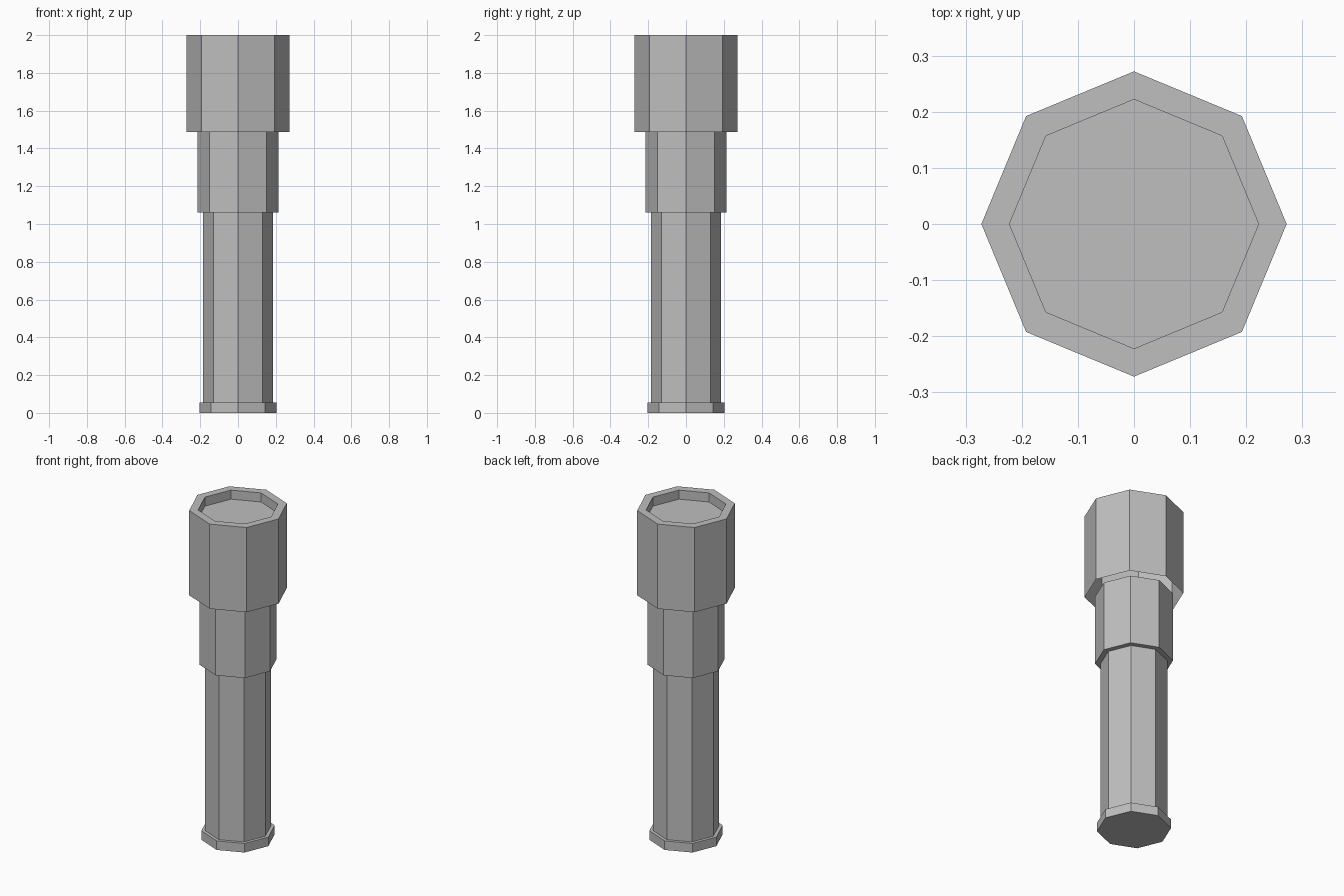
import bpy, bmesh, math

if "Cube" in bpy.data.objects:
    bpy.data.objects.remove(bpy.data.objects["Cube"])

SIDES = 8

grey = bpy.data.materials.new("plain grey")
grey.diffuse_color = (0.52, 0.52, 0.52, 1)
grey.use_nodes = True
grey.node_tree.nodes["Principled BSDF"].inputs["Base Color"].default_value = grey.diffuse_color


def octagon_part(name, profile, cap_start=True, cap_end=True):
    """Flat-sided part from a (radius, height) profile, corners on the axes."""
    bm = bmesh.new()
    rings = []
    for r, z in profile:
        rings.append([bm.verts.new((r * math.cos(2 * math.pi * i / SIDES),
                                    r * math.sin(2 * math.pi * i / SIDES), z))
                      for i in range(SIDES)])
    for a, b in zip(rings, rings[1:]):
        for i in range(SIDES):
            j = (i + 1) % SIDES
            bm.faces.new((a[i], a[j], b[j], b[i]))
    if cap_start:
        bm.faces.new(rings[0][::-1])
    if cap_end:
        bm.faces.new(rings[-1])
    mesh = bpy.data.meshes.new(name)
    bm.to_mesh(mesh)
    bm.free()
    mesh.materials.append(grey)
    obj = bpy.data.objects.new(name, mesh)
    bpy.context.collection.objects.link(obj)
    return obj


# End cap, handle and collar
octagon_part("end_cap", [(0.204, 0.0), (0.204, 0.055)])
octagon_part("handle", [(0.184, 0.055), (0.184, 1.062)], False, False)
octagon_part("collar", [(0.215, 1.062), (0.215, 1.487)])

# Head: open underneath, with a rim and a sunken lens on top
octagon_part("head", [(0.272, 1.487), (0.272, 2.0), (0.222, 2.0), (0.222, 1.945)],
             cap_start=False)
